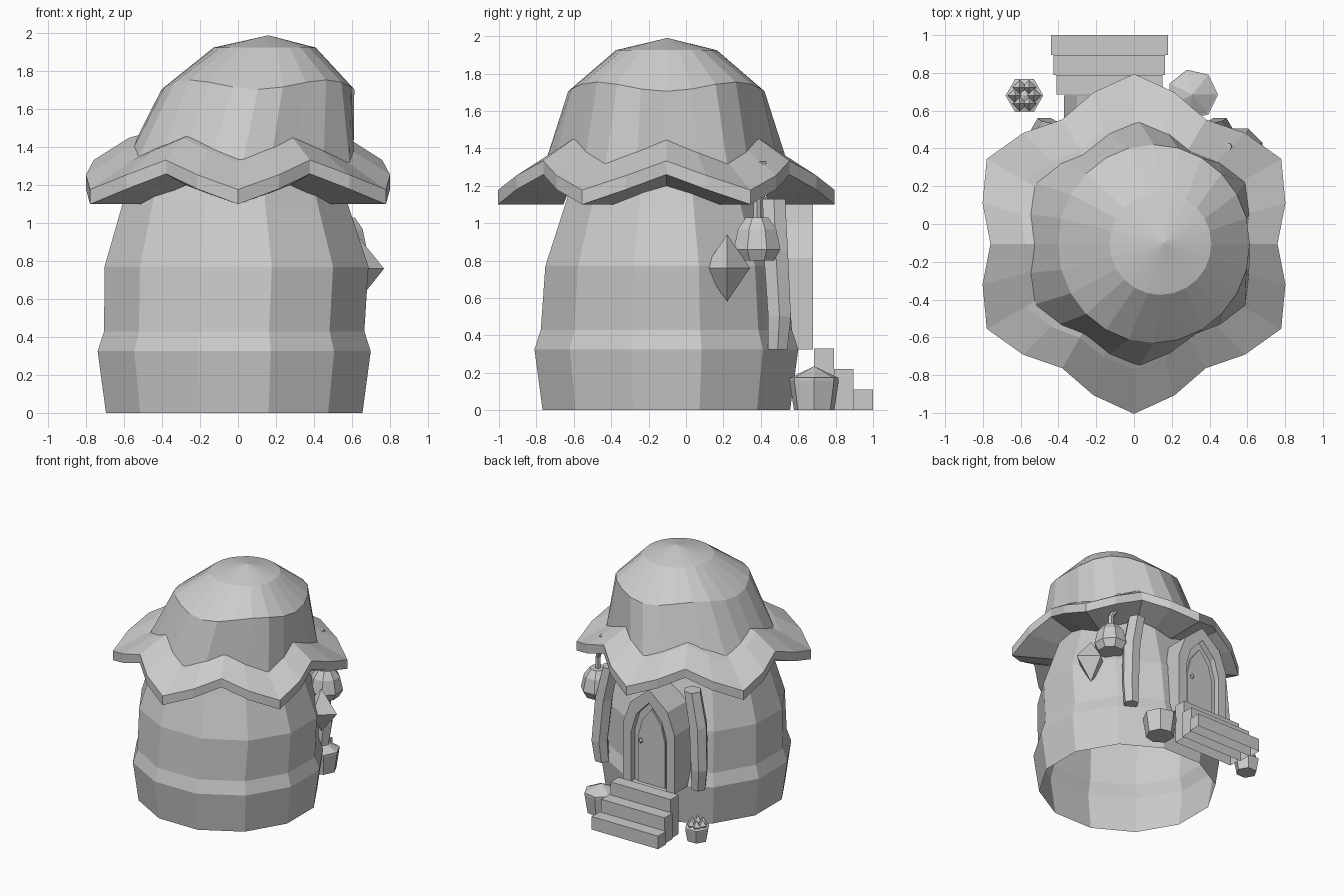
import bpy, bmesh
from math import sin, cos, pi, radians

cube = bpy.data.objects.get("Cube")
if cube:
    bpy.data.objects.remove(cube, do_unlink=True)

grey = bpy.data.materials.new("plain grey")
grey.use_nodes = True
COLOUR = (0.6, 0.6, 0.6, 1)
grey.diffuse_color = COLOUR
grey.node_tree.nodes["Principled BSDF"].inputs["Base Color"].default_value = COLOUR


def finish(name, bm):
    """Turn a bmesh into a flat shaded object."""
    bmesh.ops.recalc_face_normals(bm, faces=bm.faces)
    mesh = bpy.data.meshes.new(name)
    bm.to_mesh(mesh)
    bm.free()
    mesh.materials.append(grey)
    obj = bpy.data.objects.new(name, mesh)
    bpy.context.collection.objects.link(obj)


def loft(name, rings, start=True, end=True, closed=False):
    """Skin equal rings, with optional caps; a closed loft joins last to first."""
    bm = bmesh.new()
    loops = [[bm.verts.new(p) for p in ring] for ring in rings]
    n = len(loops[0])
    pairs = list(zip(loops, loops[1:]))
    if closed:
        pairs.append((loops[-1], loops[0]))
    for a, b in pairs:
        for i in range(n):
            j = (i + 1) % n
            bm.faces.new((a[i], a[j], b[j], b[i]))
    if start and not closed:
        bm.faces.new(loops[0])
    if end and not closed:
        bm.faces.new(loops[-1])
    bmesh.ops.remove_doubles(bm, verts=bm.verts, dist=0.0005)
    finish(name, bm)


def ring(cx, cy, z, rx, ry=None, n=12, turn=0.0):
    ry = rx if ry is None else ry
    angles = [radians(turn) + 2 * pi * i / n for i in range(n)]
    return [(cx + rx * cos(a), cy + ry * sin(a), z) for a in angles]


def scallop(cx, r_mid, r_wave, z_mid, z_wave, n=24):
    """Six lobed ring: the lobe tips reach outward and droop."""
    points = []
    for i in range(n):
        a = 2 * pi * i / n
        tip = -cos(6 * a)
        r = r_mid + r_wave * tip
        points.append((cx + r * cos(a), -0.105 + r * sin(a), z_mid - z_wave * tip))
    return points


def box(name, x0, x1, y0, y1, z1):
    """Block standing on the ground, open underneath."""
    corners = [(x0, y0), (x1, y0), (x1, y1), (x0, y1)]
    loft(name, [[(x, y, z) for x, y in corners] for z in (0, z1)], start=False)


# Round hut wall with a bulging base, open underneath
WALL = [(0, -.02, .70, .685), (.325, -.02, .745, .73), (.43, -.02, .71, .695),
        (.77, -.008, .72, .67), (1.1, -.015, .615, .56), (1.38, -.01, .52, .47)]
loft("wall", [ring(x, -.105, z, rx, ry, turn=15) for z, x, rx, ry in WALL], start=False)

# Drooping six lobed brim
loft("roof_brim", [
    scallop(0, .55, 0, 1.15, .05),
    scallop(0, .83, .07, 1.18, .08),
    scallop(0, .83, .07, 1.255, .078),
    scallop(0, .62, .045, 1.385, .065),
    scallop(0, .52, .02, 1.43, .04)], closed=True)

# Leaning crown of the roof
shoulder = [(x, y, z - .025 * cos(4 * 2 * pi * i / 24))
            for i, (x, y, z) in enumerate(ring(.105, -.105, 1.73, .508, .525, n=24))]
loft("roof_crown", [
    scallop(.025, .605, .045, 1.38, .065), shoulder,
    ring(.14, -.105, 1.925, .27, n=24), ring(.16, -.1, 1.99, .0001, n=24)],
    start=False, end=False)

# Steps up to the door
MID = -.13
for i, half in enumerate((.31, .295, .28)):
    back = .895 - .105 * i
    box(f"step_{i + 1}", MID - half, MID + half, back, back + .105, .11 * (i + 1))


# Pointed arch doorway
def arch(y, half, top, base=.325):
    right = [(half, base), (half, base + .6 * (top - base)),
             (half * .72, base + .82 * (top - base))]
    profile = right + [(0, top)] + [(-x, z) for x, z in reversed(right)]
    return [(MID + x, y, z) for x, z in profile]


loft("door_frame", [arch(.42, .24, 1.14), arch(.68, .24, 1.14),
                    arch(.68, .165, 1.03), arch(.42, .165, 1.03)], closed=True)
loft("door", [arch(.45, .17, 1.035), arch(.63, .17, 1.035)])
loft("door_panel", [arch(.62, .125, .96), arch(.645, .125, .96)])


def gem(name, x, y, z, rx, ry, h):
    """Four sided crystal pointed at both ends."""
    loft(name, [ring(x, y, z - h, .0001, n=4), ring(x, y, z, rx, ry, n=4),
                ring(x, y, z + h, .0001, n=4)], start=False, end=False)


gem("door_knob", MID + .09, .66, .68, .02, .02, .025)

# Crooked posts beside the door, leaning towards it
for name, x, side in (("right_post", -.46, -1), ("left_post", .44, 1)):
    loft(name, [ring(x + side * dx, y, z, r, n=6)
                for dx, y, z, r in ((0, .49, .325, .06), (.015, .50, .5, .07),
                                    (-.01, .48, .85, .075), (-.07, .47, 1.13, .07))])

# Crystal window set into the wall
gem("crystal_window", .625, .22, .76, .145, .122, .18)

# Hanging lantern and its hook
LX, LY = .555, .38
loft("lantern", [ring(LX, LY, z, r, n=8, turn=22.5) for z, r in
                 ((.80, .10), (.86, .135), (.97, .11), (1.03, .065))])
loft("lantern_hook", [ring(LX + dx, LY + dy, z, .022, n=6) for dx, dy, z in
                      ((0, 0, 1.02), (0, 0, 1.12), (-.03, .02, 1.18), (-.06, .03, 1.33))])


# Potted plants beside the steps
def planter(name, x, y, r, h, top, n):
    loft(name + "_pot", [ring(x, y, z, s, n=n) for z, s in
                         ((0, r * .82), (h * .9, r), (h, r), (h, r * .85))])
    loft(name + "_plant", [ring(x, y, h * .8, r * .8, n=n), ring(x, y, h, r * .95, n=n),
                           ring(x, y, top, .0001, n=n)], start=False, end=False)


planter("left", .31, .685, .135, .175, .235, 7)
planter("right", -.58, .68, .1, .11, .14, 6)
# Small spiky leaves in the right pot
for i, (px, py, pz) in enumerate(ring(-.58, .68, .13, .05, n=6)):
    gem(f"leaf_{i + 1}", px, py, pz, .038, .038, .05)
